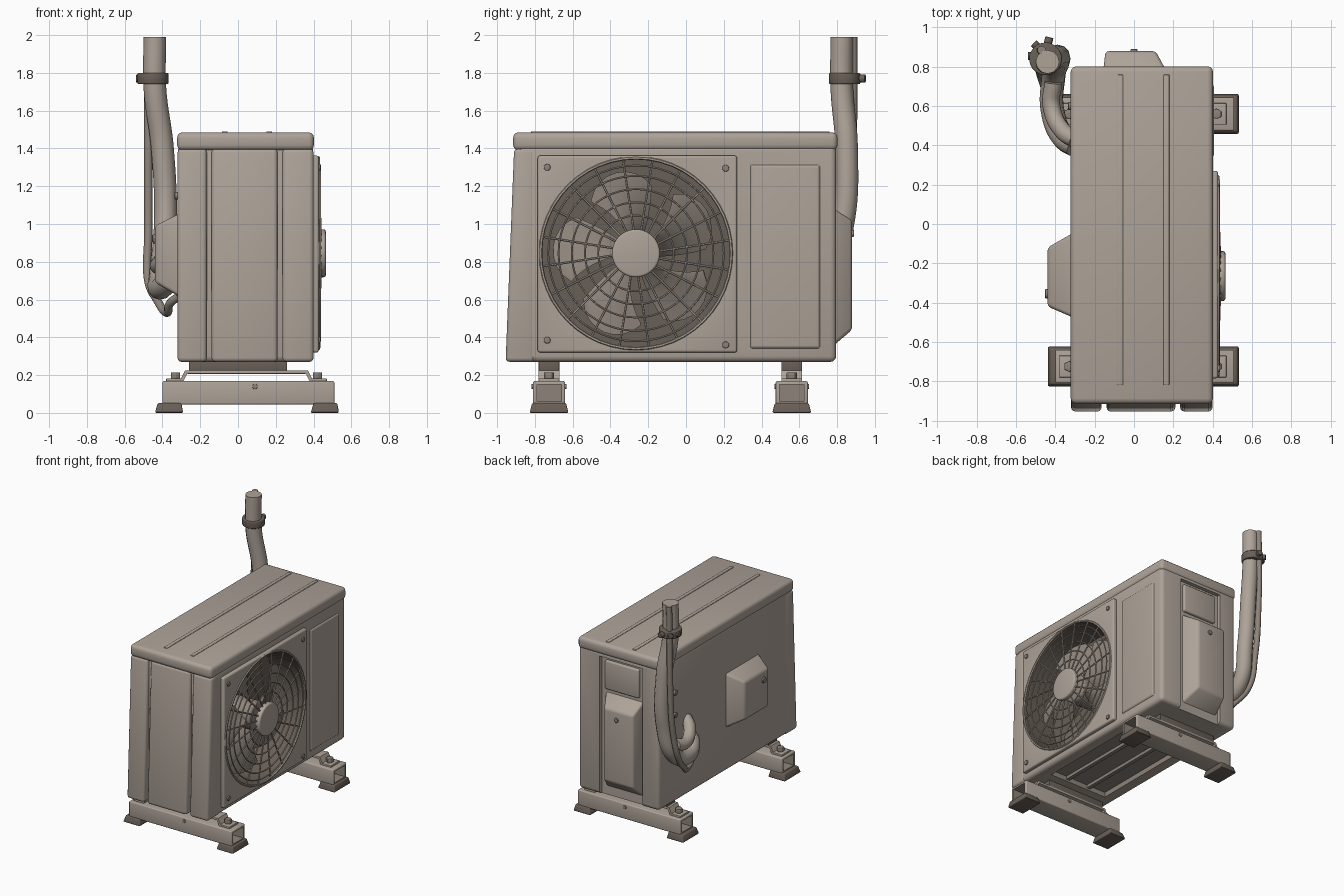
import bpy, bmesh, math
from math import sin, cos, tau
from mathutils import Vector

cube = bpy.data.objects.get("Cube")
if cube:
    bpy.data.objects.remove(cube)


def material(name, rgb):
    m = bpy.data.materials.new(name)
    m.use_nodes = True
    m.diffuse_color = (*rgb, 1)
    m.node_tree.nodes["Principled BSDF"].inputs["Base Color"].default_value = (*rgb, 1)
    return m


BEIGE = material("warm beige", (0.42, 0.365, 0.315))
BROWN = material("dark brown", (0.14, 0.115, 0.095))
TAUPE = material("mid taupe", (0.27, 0.23, 0.195))


def activate(ob):
    bpy.ops.object.select_all(action='DESELECT')
    ob.select_set(True)
    bpy.context.view_layer.objects.active = ob


def finish(ob, name, mat, bevel=0):
    ob.name = name
    ob.data.materials.clear()
    ob.data.materials.append(mat)
    activate(ob)
    if bevel:
        mod = ob.modifiers.new("Bevel", 'BEVEL')
        mod.width, mod.segments = bevel, 3
        bpy.ops.object.modifier_apply(modifier="Bevel")
    bpy.ops.object.shade_smooth_by_angle(angle=math.radians(35))
    return ob


def from_bmesh(bm, name, mat, bevel=0):
    me = bpy.data.meshes.new(name)
    bm.to_mesh(me)
    bm.free()
    ob = bpy.data.objects.new(name, me)
    bpy.context.collection.objects.link(ob)
    return finish(ob, name, mat, bevel)


def hull(name, axis, a, r0, b, r1, mat, bevel=0):
    """Box whose end rectangles r0 and r1 lie at a and b along an axis."""
    u, w = [i for i in range(3) if i != axis]
    bm = bmesh.new()
    bmesh.ops.create_cube(bm)
    for v in bm.verts:
        s = [c > 0 for c in v.co]
        r = r1 if s[axis] else r0
        v.co[axis] = b if s[axis] else a
        v.co[u], v.co[w] = r[s[u]], r[2 + s[w]]
    return from_bmesh(bm, name, mat, bevel)


def box(name, x0, x1, y0, y1, z0, z1, mat, bevel=0):
    return hull(name, 2, z0, (x0, x1, y0, y1), z1, (x0, x1, y0, y1), mat, bevel)


def rod(name, p, q, r, mat, bevel=0, sides=16):
    p, q = Vector(p), Vector(q)
    bpy.ops.mesh.primitive_cylinder_add(vertices=sides, radius=r, depth=(q - p).length,
                                        location=(p + q) / 2)
    ob = bpy.context.object
    ob.rotation_euler = (q - p).to_track_quat('Z', 'Y').to_euler()
    return finish(ob, name, mat, bevel)


def ring(name, loc, major, minor, mat, rot=(0, math.pi / 2, 0), sides=6):
    bpy.ops.mesh.primitive_torus_add(location=loc, rotation=rot, major_radius=major,
                                     minor_radius=minor, major_segments=48, minor_segments=sides)
    return finish(bpy.context.object, name, mat)


def pipe(name, points, r, mat):
    cu = bpy.data.curves.new(name, 'CURVE')
    cu.dimensions, cu.bevel_depth, cu.use_fill_caps = '3D', r, True
    sp = cu.splines.new('BEZIER')
    sp.bezier_points.add(len(points) - 1)
    for bp, co in zip(sp.bezier_points, points):
        bp.co = co
        bp.handle_left_type = bp.handle_right_type = 'AUTO'
    ob = bpy.data.objects.new(name, cu)
    bpy.context.collection.objects.link(ob)
    activate(ob)
    bpy.ops.object.convert(target='MESH')
    return finish(bpy.context.object, name, mat)


def cut(ob, cutter):
    """Subtract the cutter, keeping its material on the cut faces."""
    mod = ob.modifiers.new("Cut", 'BOOLEAN')
    mod.operation, mod.object, mod.solver = 'DIFFERENCE', cutter, 'EXACT'
    mod.material_mode = 'TRANSFER'
    activate(ob)
    bpy.ops.object.modifier_apply(modifier="Cut")
    bpy.data.objects.remove(cutter)
    bpy.ops.object.shade_smooth_by_angle(angle=math.radians(35))


FY, FZ, FR = -0.265, 0.845, 0.505  # fan centre and radius


def fan_hole():
    return rod("fan_cutter", (0.14, FY, FZ), (0.6, FY, FZ), FR, BROWN, sides=64)


# Casing with fan cavity, service recess and underside recess
body = box("casing", -0.318, 0.398, -0.89, 0.795, 0.27, 1.42, BEIGE, 0.03)
cut(body, fan_hole())
cut(body, box("service_cutter", -0.17, 0.21, 0.765, 0.9, 0.2, 1.375, BEIGE))
cut(body, box("underside_cutter", -0.22, 0.3, -0.6, 0.44, 0.2, 0.31, TAUPE))
for x in (-0.06, 0.14):
    box("underside_rib", x - 0.015, x + 0.015, -0.6, 0.44, 0.285, 0.32, TAUPE)
box("top_cover", -0.322, 0.402, -0.915, 0.802, 1.39, 1.485, BEIGE, 0.028)
for x in (-0.07, 0.165):
    box("top_ridge", x - 0.015, x + 0.015, -0.82, 0.76, 1.47, 1.491, BEIGE, 0.005)

# Sloping end panels separated by grooves
for x0, x1 in ((-0.32, -0.165), (-0.14, 0.21), (0.235, 0.4)):
    hull("end_panel", 2, 0.27, (x0, x1, -0.955, -0.8), 1.4, (x0, x1, -0.91, -0.8), BEIGE, 0.022)

# Fan surround, front panel and screws
surround = box("fan_surround", 0.385, 0.428, -0.785, 0.27, 0.32, 1.362, BEIGE, 0.012)
cut(surround, fan_hole())
hull("front_panel", 0, 0.39, (0.335, 0.715, 0.335, 1.32), 0.408, (0.35, 0.7, 0.35, 1.305), BEIGE, 0.007)
for y, z in ((-0.735, 1.3), (0.21, 1.295), (-0.735, 0.385), (0.21, 0.36)):
    rod("surround_screw", (0.42, y, z), (0.438, y, z), 0.018, TAUPE, 0.004)

# Grille
ring("grille_rim", (0.427, FY, FZ), FR, 0.009, BEIGE)
for r in (0.2, 0.27, 0.34, 0.41, 0.465):
    ring("grille_ring", (0.434, FY, FZ), r, 0.005, BEIGE)
for i in range(20):
    a = tau * (i + 0.25) / 20
    rod("grille_spoke", (0.438, FY + 0.1 * cos(a), FZ + 0.1 * sin(a)),
        (0.424, FY + FR * cos(a + 0.06), FZ + FR * sin(a + 0.06)), 0.006, BEIGE, sides=6)
rod("grille_hub", (0.42, FY, FZ), (0.465, FY, FZ), 0.127, BEIGE, 0.012, 40)

# Fan rotor
rod("rotor_hub", (0.14, FY, FZ), (0.36, FY, FZ), 0.11, TAUPE, 0.02, 32)
for i in range(5):
    bm = bmesh.new()
    bmesh.ops.create_grid(bm, x_segments=8, y_segments=8, size=1)
    for v in bm.verts:
        s, t = (v.co.x + 1) / 2, v.co.y
        r = 0.09 + 0.35 * s - 0.07 * s * t * t
        a = tau * i / 5 + 0.3 + t * (0.36 + 0.1 * s) + 0.25 * s
        v.co = (0.28 + 0.06 * t, FY + r * cos(a), FZ + r * sin(a))
    bmesh.ops.solidify(bm, geom=bm.faces[:], thickness=0.012)
    from_bmesh(bm, "fan_blade", TAUPE)

# Service end: upper plate and valve cover
box("service_plate", -0.13, 0.17, 0.75, 0.788, 1.12, 1.35, BEIGE, 0.012)
hull("valve_cover", 1, 0.75, (-0.16, 0.18, 0.33, 1.1), 0.88, (-0.145, 0.11, 0.44, 1.02), BEIGE, 0.018)
rod("valve_cover_screw", (0, 0.87, 0.95), (0, 0.89, 0.95), 0.018, TAUPE, 0.004)

# Rear handle box and screws
hull("rear_box", 0, -0.44, (-0.42, -0.12, 0.69, 0.99), -0.3, (-0.48, -0.04, 0.61, 1.06), BEIGE, 0.018)
rod("rear_box_screw", (-0.452, -0.355, 0.92), (-0.43, -0.355, 0.92), 0.024, TAUPE, 0.004)
for z in (0.97, 1.15):
    rod("rear_screw", (-0.335, 0.6, z), (-0.31, 0.6, z), 0.02, TAUPE, 0.004)

# Pipes
pipe("main_pipe", [(-0.44, 0.825, 1.99), (-0.44, 0.825, 1.72), (-0.4, 0.85, 1.4), (-0.385, 0.83, 1.0),
                   (-0.41, 0.74, 0.73), (-0.415, 0.58, 0.66), (-0.36, 0.44, 0.7), (-0.3, 0.4, 0.74)],
     0.06, BEIGE)
pipe("side_pipe", [(-0.41, 0.72, 0.8), (-0.42, 0.6, 0.78), (-0.36, 0.47, 0.84), (-0.3, 0.43, 0.88)],
     0.045, BEIGE)
pipe("drain_tube", [(-0.47, 0.885, 1.99), (-0.475, 0.885, 1.75), (-0.475, 0.88, 1.4), (-0.475, 0.84, 0.95),
                    (-0.475, 0.76, 0.7), (-0.43, 0.64, 0.6), (-0.375, 0.52, 0.53), (-0.36, 0.44, 0.58),
                    (-0.31, 0.4, 0.62)], 0.022, TAUPE)

# Pipe clamp
rod("pipe_clamp", (-0.45, 0.84, 1.74), (-0.45, 0.84, 1.8), 0.083, BROWN, 0.008, 32)
for x, y, dx, dy in ((-0.52, 0.855, -0.02, 0), (-0.44, 0.91, 0.01, 0.04), (-0.49, 0.9, -0.02, 0.02)):
    rod("clamp_bolt", (x, y, 1.77), (x + dx, y + dy, 1.77), 0.022, BROWN, 0.004, 8)

# Support rails, rubber feet and brackets
for y in (-0.725, 0.56):
    rail = box("support_rail", -0.4, 0.51, y - 0.085, y + 0.085, 0.045, 0.168, BEIGE, 0.008)
    for x in (-0.4, 0.51):
        cut(rail, box("rail_cutter", x - 0.1, x + 0.1, y - 0.065, y + 0.065, 0.06, 0.15, TAUPE))
    for x in (-0.36, 0.465):
        hull("rubber_foot", 2, 0, (x - 0.08, x + 0.07, y - 0.103, y + 0.103),
             0.052, (x - 0.065, x + 0.06, y - 0.09, y + 0.09), BROWN, 0.008)
    box("bracket_plate", -0.27, 0.36, y - 0.055, y + 0.055, 0.207, 0.225, BEIGE, 0.004)
    box("mount_block", -0.26, 0.26, y - 0.055, y + 0.055, 0.22, 0.275, BROWN, 0.004)
    for x, s in ((-0.27, -1), (0.36, 1)):
        e = x + 0.03 * s
        hull("bracket_leg", 2, 0.165, (e - 0.01, e + 0.01, y - 0.055, y + 0.055),
             0.225, (x - 0.01, x + 0.01, y - 0.055, y + 0.055), BEIGE)
        box("bracket_tab", *sorted((e, e + 0.08 * s)), y - 0.055, y + 0.055, 0.165, 0.182, BEIGE, 0.003)
        rod("bracket_bolt", (e + 0.03 * s, y, 0.18), (e + 0.03 * s, y, 0.215), 0.028, TAUPE, 0.004, 6)
    for s in (-1, 1):
        rod("rail_screw", (0.09, y + 0.08 * s, 0.14), (0.09, y + 0.092 * s, 0.14), 0.014, TAUPE, 0.002, 12)
